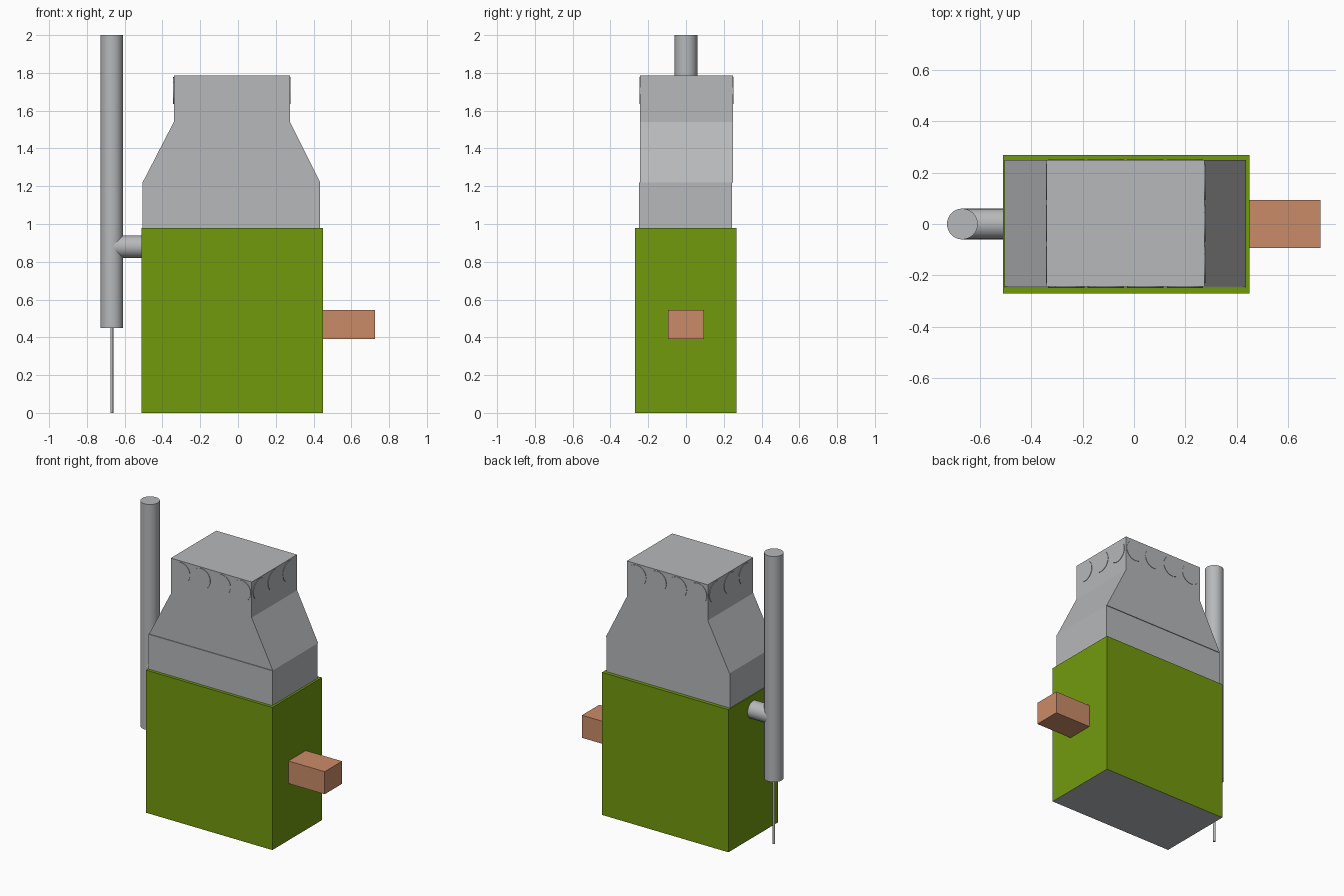
import bpy
import bmesh
import math

old = bpy.data.objects.get("Cube")
if old:
    bpy.data.objects.remove(old, do_unlink=True)


def material(name, colour):
    m = bpy.data.materials.new(name)
    m.use_nodes = True
    m.diffuse_color = (*colour, 1)
    m.node_tree.nodes["Principled BSDF"].inputs["Base Color"].default_value = (*colour, 1)
    return m


grey = material("light_grey", (0.47, 0.48, 0.49))
green = material("olive_green", (0.17, 0.32, 0.004))
copper = material("copper_orange", (0.59, 0.26, 0.14))


def prism(name, outline, y0, y1, *mats):
    """Extrude an (x, z) outline from y0 to y1."""
    bm = bmesh.new()
    front = bm.faces.new([bm.verts.new((x, y0, z)) for x, z in outline])
    ext = bmesh.ops.extrude_face_region(bm, geom=[front])
    for v in ext["geom"]:
        if isinstance(v, bmesh.types.BMVert):
            v.co.y = y1
    bmesh.ops.recalc_face_normals(bm, faces=bm.faces)
    mesh = bpy.data.meshes.new(name)
    bm.to_mesh(mesh)
    bm.free()
    obj = bpy.data.objects.new(name, mesh)
    bpy.context.collection.objects.link(obj)
    for m in mats:
        mesh.materials.append(m)
    return obj


def box(name, x0, x1, y0, y1, z0, z1, *mats):
    return prism(name, [(x0, z0), (x1, z0), (x1, z1), (x0, z1)], y0, y1, *mats)


def cylinder(name, radius, length, centre, rotation=(0, 0, 0), sides=32):
    bpy.ops.mesh.primitive_cylinder_add(vertices=sides, radius=radius, depth=length,
                                        location=centre, rotation=rotation)
    obj = bpy.context.object
    obj.name = name
    obj.data.materials.append(grey)
    bpy.ops.object.shade_smooth_by_angle(angle=math.radians(30))
    return obj


# Main body, with a grey underside
body = box("body", -0.51, 0.45, -0.27, 0.268, 0, 0.98, green, grey)
for face in body.data.polygons:
    face.material_index = 1 if face.normal.z < -0.5 else 0

# Hood: straight base, then a tapering neck and square cap
box("hood_base", -0.505, 0.435, -0.249, 0.244, 0.98, 1.22, grey)
left, right = -0.34, 0.275
prism("hood_neck", [(-0.505, 1.22), (0.435, 1.22), (right, 1.54), (right, 1.785),
                    (left, 1.785), (left, 1.54)], -0.244, 0.249, grey)

# Round vent tubes crossing the cap, just proud of its sides
vent_z, vent_r, proud = 1.706, 0.071, 0.003
mid_x = (left + right) / 2
for i in range(4):
    x = mid_x + (i - 1.5) * 0.154
    cylinder(f"vent_lengthways_{i + 1}", vent_r, 0.493 + 2 * proud, (x, 0.0025, vent_z),
             (math.pi / 2, 0, 0))
for i in range(3):
    y = 0.0025 + (i - 1) * 0.161
    cylinder(f"vent_crossways_{i + 1}", vent_r, right - left + 2 * proud, (mid_x, y, vent_z),
             (0, math.pi / 2, 0))

# Side block
box("side_block", 0.45, 0.725, -0.094, 0.094, 0.39, 0.545, copper)

# Exhaust stack, its connecting pipe and the thin drain below
pipe_x = -0.668
cylinder("stack_pipe", 0.06, 1.55, (pipe_x, 0, 1.225))
cylinder("connecting_pipe", 0.0595, 0.158, (pipe_x + 0.079, 0, 0.88), (0, math.pi / 2, 0))
cylinder("drain_rod", 0.008, 0.45, (pipe_x, 0, 0.225), sides=16)
